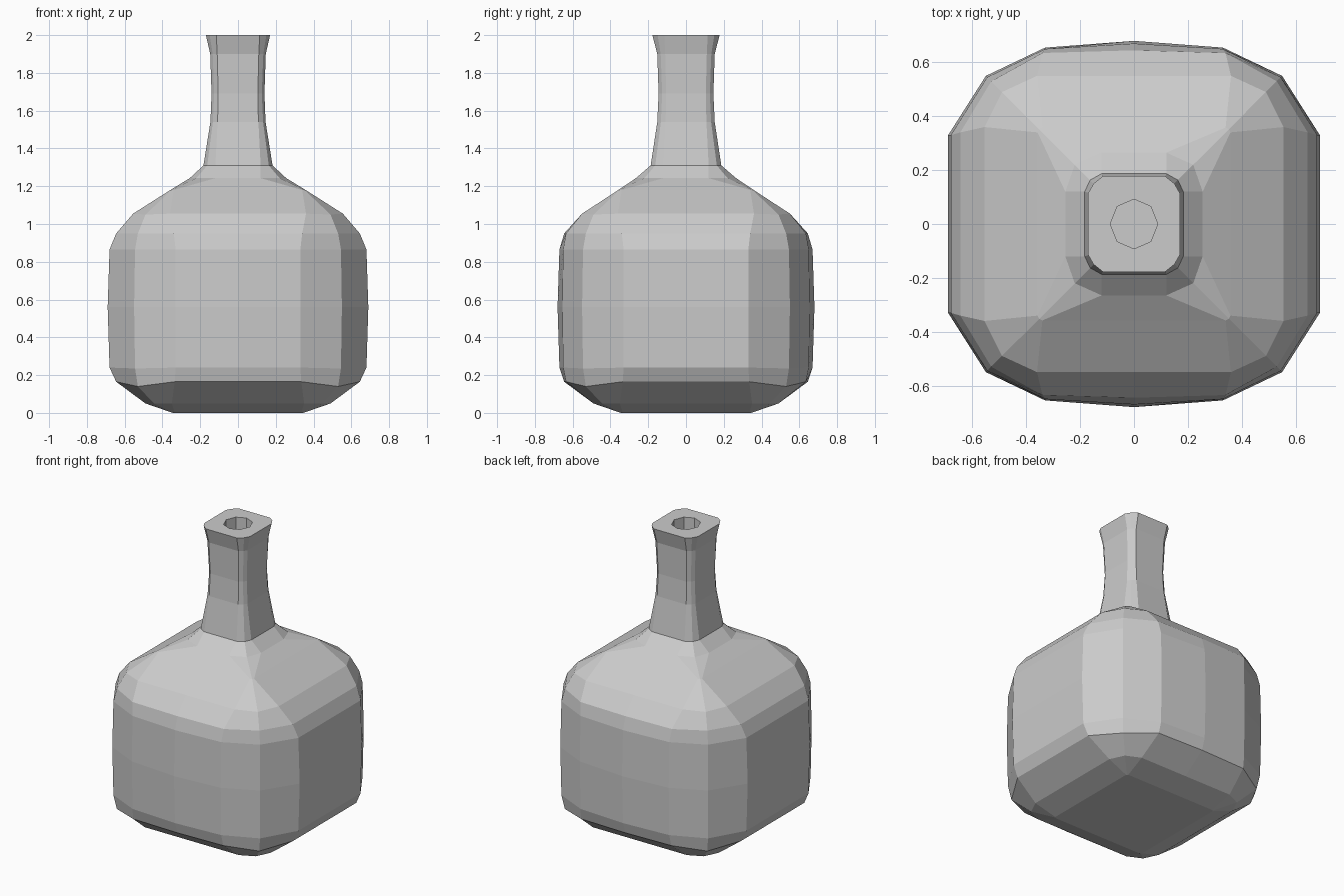
import bpy, bmesh, math

if "Cube" in bpy.data.objects:
    bpy.data.objects.remove(bpy.data.objects["Cube"])

# Bottle rings: z, half width x, half width y, y-side droop, mid offset, corner offset, corner z
RINGS = [
    (0.00, .345, .345, 0, .335, .340, .00),
    (0.05, .490, .490, 0, .350, .445, .05),
    (.165, .645, .645, .01, .335, .530, .14),
    (.240, .680, .670, .02, .330, .545, .235),
    (.560, .690, .680, .025, .330, .550, .56),
    (.865, .680, .670, .02, .330, .545, .865),
    (.950, .645, .645, .01, .340, .530, .95),
    (1.055, .555, .550, 0, .360, .490, 1.05),
    (1.180, .358, .358, 0, .340, .352, 1.18),
    (1.243, .255, .265, 0, .120, .220, 1.243),
    (1.31, .183, .187, 0, .120, .163, 1.31),
    (1.54, .146, .152, 0, .108, .133, 1.54),
    (1.69, .140, .145, 0, .105, .126, 1.69),
    (1.90, .147, .152, 0, .110, .134, 1.90),
    (2.00, .170, .178, 0, .115, .150, 2.00),
]


def rounded_square(z, hx, hy, droop, m, c, zc):
    """16-point loop, counter-clockwise from +x."""
    return [(hx, 0, z), (hx, m, z), (c, c, zc), (m, hy - droop, z),
            (0, hy, z), (-m, hy - droop, z), (-c, c, zc), (-hx, m, z),
            (-hx, 0, z), (-hx, -m, z), (-c, -c, zc), (-m, -hy + droop, z),
            (0, -hy, z), (m, -hy + droop, z), (c, -c, zc), (hx, -m, z)]


def bridge(bm, a, b):
    n = len(a)
    for i in range(n):
        j = (i + 1) % n
        bm.faces.new((a[i], a[j], b[j], b[i]))


bm = bmesh.new()

# Outer body, shoulder and neck
loops = [[bm.verts.new(p) for p in rounded_square(*r)] for r in RINGS]
for lo, hi in zip(loops, loops[1:]):
    bridge(bm, lo, hi)
bm.faces.new(loops[0][::-1])

# Octagonal mouth and bore
mouth, floor = [[bm.verts.new((.088 * math.cos(k * math.pi / 4),
                               .092 * math.sin(k * math.pi / 4), z))
                 for k in range(8)] for z in (2.0, 1.62)]
rim = loops[-1]
for k in range(8):
    n = (k + 1) % 8
    bm.faces.new((rim[2 * k], rim[2 * k + 1], mouth[k]))
    bm.faces.new((rim[2 * k + 1], rim[(2 * k + 2) % 16], mouth[n], mouth[k]))
bridge(bm, mouth, floor)
bm.faces.new(floor)

bmesh.ops.recalc_face_normals(bm, faces=bm.faces)
mesh = bpy.data.meshes.new("bottle")
bm.to_mesh(mesh)
bm.free()
bottle = bpy.data.objects.new("bottle", mesh)
bpy.context.collection.objects.link(bottle)
